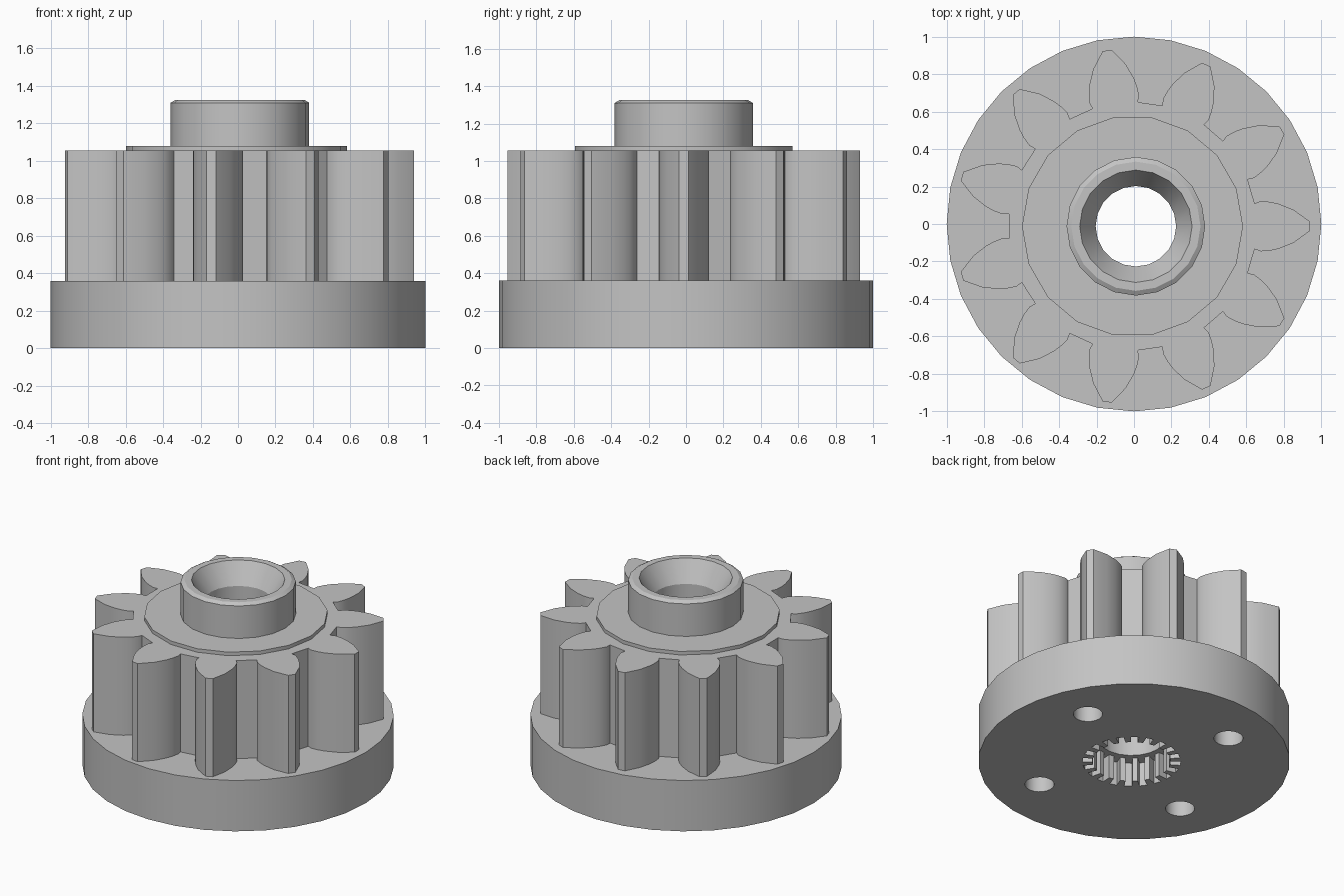
import bpy
import bmesh
from math import cos, sin, pi, radians, tau

if "Cube" in bpy.data.objects:
    bpy.data.objects.remove(bpy.data.objects["Cube"], do_unlink=True)

GEAR_CENTRE = (-0.008, -0.012)
HUB_CENTRE = (0.01, -0.012)
BASE_TOP, GEAR_TOP, FLANGE_TOP, HUB_TOP = 0.36, 1.055, 1.08, 1.325
BORE = 0.215

grey = bpy.data.materials.new("plain_grey")
grey.use_nodes = True
grey.diffuse_color = (0.55, 0.55, 0.55, 1)
grey.node_tree.nodes["Principled BSDF"].inputs["Base Color"].default_value = grey.diffuse_color


def finish(name, bm, centre):
    """Turn a bmesh into a grey object standing at centre."""
    bmesh.ops.recalc_face_normals(bm, faces=bm.faces)
    mesh = bpy.data.meshes.new(name)
    bm.to_mesh(mesh)
    bm.free()
    mesh.materials.append(grey)
    obj = bpy.data.objects.new(name, mesh)
    obj.location = (*centre, 0)
    bpy.context.collection.objects.link(obj)
    return obj


def prism(name, outline, low, high, centre=(0, 0)):
    """Extrude a flat outline from low to high."""
    bm = bmesh.new()
    face = bm.faces.new([bm.verts.new((x, y, low)) for x, y in outline])
    top = bmesh.ops.extrude_face_region(bm, geom=[face])["geom"]
    verts = [g for g in top if isinstance(g, bmesh.types.BMVert)]
    bmesh.ops.translate(bm, verts=verts, vec=(0, 0, high - low))
    return finish(name, bm, centre)


def lathe(name, section, sides, centre):
    """Spin a closed (radius, height) section around the z axis."""
    bm = bmesh.new()
    verts = [bm.verts.new((r, 0, z)) for r, z in section]
    edges = [bm.edges.new((v, verts[i - 1])) for i, v in enumerate(verts)]
    bmesh.ops.spin(bm, geom=verts + edges, axis=(0, 0, 1), cent=(0, 0, 0),
                   angle=tau, steps=sides, use_merge=True)
    bmesh.ops.remove_doubles(bm, verts=bm.verts, dist=0.0001)
    return finish(name, bm, centre)


def circle(radius, sides):
    return [(radius * cos(tau * i / sides), radius * sin(tau * i / sides))
            for i in range(sides)]


def toothed(half_tooth, count):
    """Repeat a mirrored half tooth (radial, sideways) around a circle."""
    tooth = [(r, -w) for r, w in half_tooth] + list(reversed(half_tooth))
    return [(r * cos(a) - w * sin(a), r * sin(a) + w * cos(a))
            for a in (tau * i / count for i in range(count)) for r, w in tooth]


def select_only(obj):
    bpy.ops.object.select_all(action="DESELECT")
    obj.select_set(True)
    bpy.context.view_layer.objects.active = obj


def cut(obj, cutter):
    """Subtract a cutter, then throw it away."""
    cutter.hide_render = True
    mod = obj.modifiers.new("cut", "BOOLEAN")
    mod.operation, mod.solver, mod.object = "DIFFERENCE", "EXACT", cutter
    select_only(obj)
    bpy.ops.object.modifier_apply(modifier=mod.name)
    bpy.data.objects.remove(cutter, do_unlink=True)


# Base disc with splined socket, bore and four blind holes
base = prism("base_disc", circle(1, 32), 0, BASE_TOP)
spline = toothed([(0.25, 0.013), (0.315, 0.024)], 20)
spline_cutter = prism("spline_cutter", toothed([(0.25, 0.022), (0.315, 0.026)], 20),
                      -0.1, 0.17, HUB_CENTRE)
cut(base, spline_cutter)
cut(base, prism("bore_cutter", circle(BORE, 20), -0.1, 0.6, HUB_CENTRE))
for i in range(4):
    a = radians(24) + i * pi / 2
    cut(base, prism("hole_cutter", circle(0.094, 20), -0.1, 0.25,
                    (0.675 * cos(a), 0.675 * sin(a))))

# Eleven-tooth gear
half_tooth = [(0.652, 0.122), (0.685, 0.134), (0.735, 0.13), (0.78, 0.12),
              (0.86, 0.088), (0.948, 0.0245)]
gear = prism("gear_teeth", toothed(half_tooth, 11), BASE_TOP, GEAR_TOP, GEAR_CENTRE)
cut(gear, prism("bore_cutter", circle(BORE, 20), 0, 1.5, HUB_CENTRE))

# Thin raised flange
flange = prism("flange", circle(0.59, 18), GEAR_TOP, FLANGE_TOP, GEAR_CENTRE)
cut(flange, prism("bore_cutter", circle(BORE, 20), 0, 1.5, HUB_CENTRE))

# Hub collar with chamfered rim and countersunk mouth
hub = lathe("hub_collar", [(BORE, FLANGE_TOP), (0.37, FLANGE_TOP), (0.37, HUB_TOP - 0.015),
                           (0.345, HUB_TOP), (0.3, HUB_TOP), (BORE, 1.18)], 20, HUB_CENTRE)

for part in (base, gear, flange, hub):
    select_only(part)
    bpy.ops.object.shade_smooth_by_angle(angle=radians(30))
